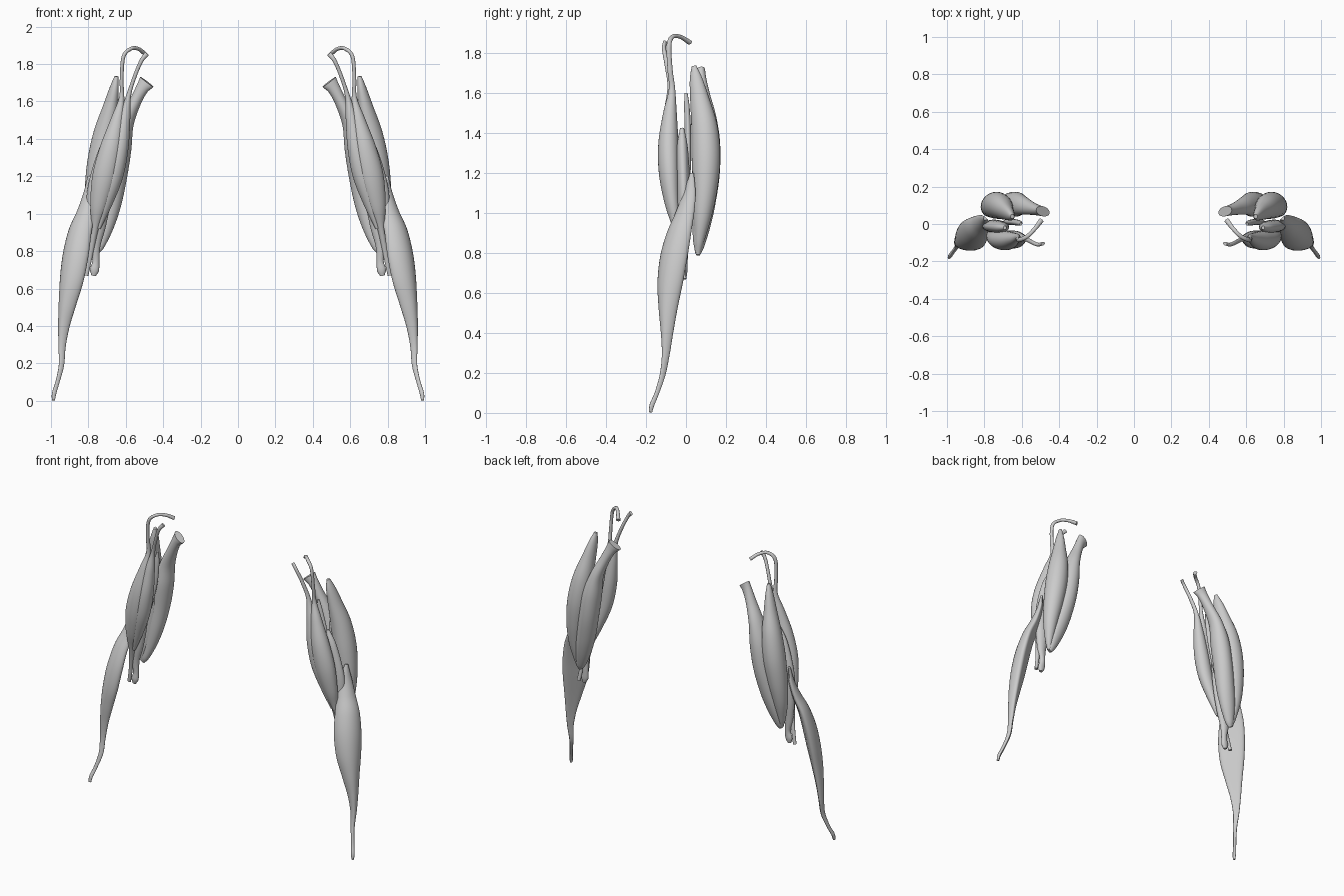
import bpy, bmesh
from math import sin, cos, pi, radians
from mathutils import Vector

SIDES, STEPS = 28, 7


def catmull(p0, p1, p2, p3, t):
    return 0.5 * (2 * p1 + (p2 - p0) * t + (2 * p0 - 5 * p1 + 4 * p2 - p3) * t * t
                  + (3 * p1 - p0 - 3 * p2 + p3) * t ** 3)


def muscle(name, stations, tilt=0, bend=0):
    """Smooth loft through stations (x, y, z, half width, half depth), mirrored in x."""
    s = [Vector(p) for p in stations]
    s = [2 * s[0] - s[1]] + s + [2 * s[-1] - s[-2]]
    path = [catmull(*s[i:i + 4], k / STEPS) for i in range(len(s) - 3) for k in range(STEPS)]
    path.append(s[-2])
    bm = bmesh.new()
    rings = []
    ct, st = cos(radians(tilt)), sin(radians(tilt))
    for i, p in enumerate(path):
        a, b = path[max(i - 1, 0)], path[min(i + 1, len(path) - 1)]
        tan = (Vector(b[:3]) - Vector(a[:3])).normalized()
        u = tan.cross(Vector((0, 1, 0))).normalized()
        v = u.cross(tan)
        u, v = u * ct + v * st, v * ct - u * st
        w, d = max(p[3], 0.003), max(p[4], 0.003)
        ring = []
        for k in range(SIDES):
            c, q = cos(2 * pi * k / SIDES), sin(2 * pi * k / SIDES)
            ring.append(bm.verts.new(Vector(p[:3]) + u * w * c + v * d * (q + bend * (c * c - 0.5))))
        rings.append(ring)
    for r, n in zip(rings, rings[1:]):
        for k in range(SIDES):
            j = (k + 1) % SIDES
            bm.faces.new((r[k], r[j], n[j], n[k]))
    bm.faces.new(rings[0])
    bm.faces.new(rings[-1])
    bmesh.ops.recalc_face_normals(bm, faces=bm.faces)
    me = bpy.data.meshes.new(name)
    bm.to_mesh(me)
    bm.free()
    ob = bpy.data.objects.new(name, me)
    bpy.context.collection.objects.link(ob)
    mod = ob.modifiers.new("mirror", 'MIRROR')
    mod.use_mirror_merge = False
    bpy.context.view_layer.objects.active = ob
    ob.select_set(True)
    bpy.ops.object.shade_smooth_by_angle(angle=radians(50))
    ob.select_set(False)


# Front of the upper arm: two bellies with long tendons
muscle("biceps_long_head", [
    (.495, .02, 1.852, .011, .014), (.53, -.025, 1.88, .010, .011), (.57, -.065, 1.883, .010, .011),
    (.612, -.085, 1.84, .010, .012), (.622, -.08, 1.72, .010, .013), (.622, -.07, 1.62, .014, .016),
    (.645, -.08, 1.5, .036, .034), (.68, -.088, 1.35, .058, .05), (.715, -.085, 1.2, .064, .05),
    (.745, -.07, 1.05, .046, .036), (.765, -.045, .92, .02, .02), (.79, -.02, .78, .014, .012),
    (.812, -.008, .67, .012, .01)], tilt=10)
muscle("biceps_short_head", [
    (.487, -.105, 1.855, .014, .009), (.515, -.11, 1.82, .011, .010), (.55, -.095, 1.74, .010, .012),
    (.585, -.078, 1.63, .013, .015), (.608, -.08, 1.5, .032, .032), (.632, -.083, 1.35, .046, .046),
    (.665, -.08, 1.2, .050, .045), (.71, -.065, 1.05, .036, .032), (.745, -.05, .92, .010, .012)], tilt=-15)

# Deep muscles between front and back
muscle("inner_arm_strip", [
    (.605, .0, 1.6, .006, .008), (.615, .005, 1.52, .018, .014), (.64, .01, 1.38, .026, .016),
    (.675, .01, 1.22, .022, .014), (.70, .01, 1.08, .006, .006)])
muscle("brachialis", [
    (.69, -.02, 1.425, .008, .010), (.71, -.018, 1.32, .042, .028), (.74, -.012, 1.12, .066, .034),
    (.755, -.01, .95, .052, .032), (.765, -.01, .83, .03, .022), (.76, -.008, .75, .019, .016),
    (.767, -.01, .70, .024, .016), (.772, -.01, .668, .012, .010)])

# Back of the upper arm
muscle("triceps_long_head", [
    (.487, .068, 1.705, .046, .026), (.515, .074, 1.665, .034, .028), (.553, .085, 1.59, .032, .036),
    (.60, .1, 1.48, .042, .052), (.63, .105, 1.35, .060, .066), (.655, .105, 1.2, .062, .064),
    (.685, .093, 1.05, .060, .054), (.715, .08, .93, .050, .040), (.743, .065, .83, .030, .024),
    (.755, .06, .79, .012, .010)], tilt=15)
muscle("triceps_lateral_head", [
    (.65, .04, 1.735, .010, .012), (.662, .05, 1.67, .024, .032), (.682, .068, 1.57, .040, .048),
    (.71, .092, 1.43, .062, .066), (.735, .1, 1.28, .070, .072), (.757, .096, 1.13, .062, .062),
    (.77, .083, .99, .046, .046), (.768, .068, .87, .026, .026), (.762, .06, .80, .010, .012)], tilt=-15)
muscle("triceps_medial_head", [
    (.66, .06, 1.45, .01, .01), (.695, .075, 1.25, .060, .045), (.735, .075, 1.02, .068, .044),
    (.755, .062, .88, .036, .028), (.758, .058, .80, .014, .012)])

# Long forearm muscle tapering to the wrist
muscle("brachioradialis", [
    (.795, .03, 1.2, .010, .008), (.80, .015, 1.1, .040, .018), (.82, -.008, 1.0, .060, .028),
    (.85, -.038, .9, .078, .036), (.872, -.065, .78, .086, .042), (.892, -.083, .65, .078, .042),
    (.914, -.092, .52, .055, .035), (.932, -.096, .4, .034, .025), (.941, -.102, .29, .020, .017),
    (.944, -.117, .19, .013, .014), (.965, -.145, .1, .010, .011), (.983, -.17, .04, .011, .011),
    (.987, -.178, .003, .008, .008)], tilt=45, bend=0.5)
